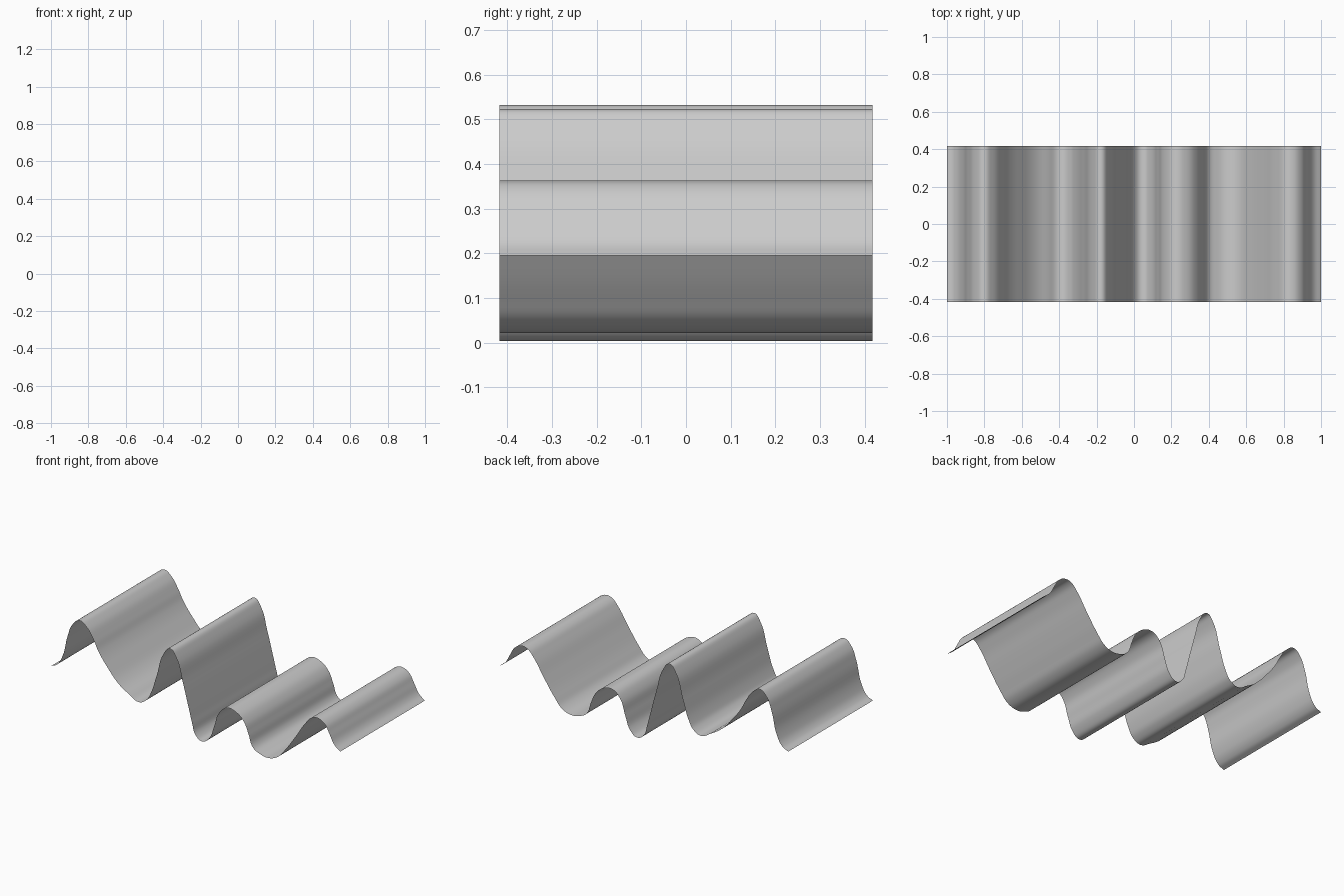
import bpy
import math

if "Cube" in bpy.data.objects:
    bpy.data.objects.remove(bpy.data.objects["Cube"])

HALF_WIDTH = 0.418

# Wave profile (x, z), read left to right
PROFILE = [
    (-1.0, .195), (-.96, .215), (-.92, .28), (-.885, .415), (-.85, .497), (-.803, .532),
    (-.755, .505), (-.705, .435), (-.67, .37), (-.605, .285), (-.535, .21), (-.465, .165),
    (-.395, .132), (-.345, .155), (-.315, .20), (-.27, .33), (-.22, .483), (-.178, .523),
    (-.135, .48), (-.09, .34), (-.045, .175), (-.025, .10), (0, .03), (.045, .003),
    (.092, .035), (.128, .12), (.16, .21), (.215, .258), (.28, .248), (.335, .20),
    (.365, .135), (.395, .06), (.44, .033), (.50, .022), (.565, .045), (.615, .10),
    (.69, .205), (.76, .31), (.805, .355), (.845, .362), (.89, .34), (.925, .285),
    (.96, .225), (1.0, .195),
]

# Smooth curve through the profile, extruded into a thin sheet
curve = bpy.data.curves.new("wavy_sheet", 'CURVE')
curve.dimensions = '2D'
curve.fill_mode = 'NONE'
curve.resolution_u = 6
curve.extrude = HALF_WIDTH
spline = curve.splines.new('BEZIER')
spline.bezier_points.add(len(PROFILE) - 1)
for point, (x, z) in zip(spline.bezier_points, PROFILE):
    point.co = (x, z, 0)
    point.handle_left_type = point.handle_right_type = 'AUTO'

sheet = bpy.data.objects.new("wavy_sheet", curve)
bpy.context.collection.objects.link(sheet)
sheet.rotation_euler.x = math.radians(90)

# Bake to a smooth mesh
bpy.context.view_layer.objects.active = sheet
sheet.select_set(True)
bpy.ops.object.convert(target='MESH')
bpy.ops.object.transform_apply(location=False, rotation=True, scale=False)
bpy.ops.object.shade_smooth()
